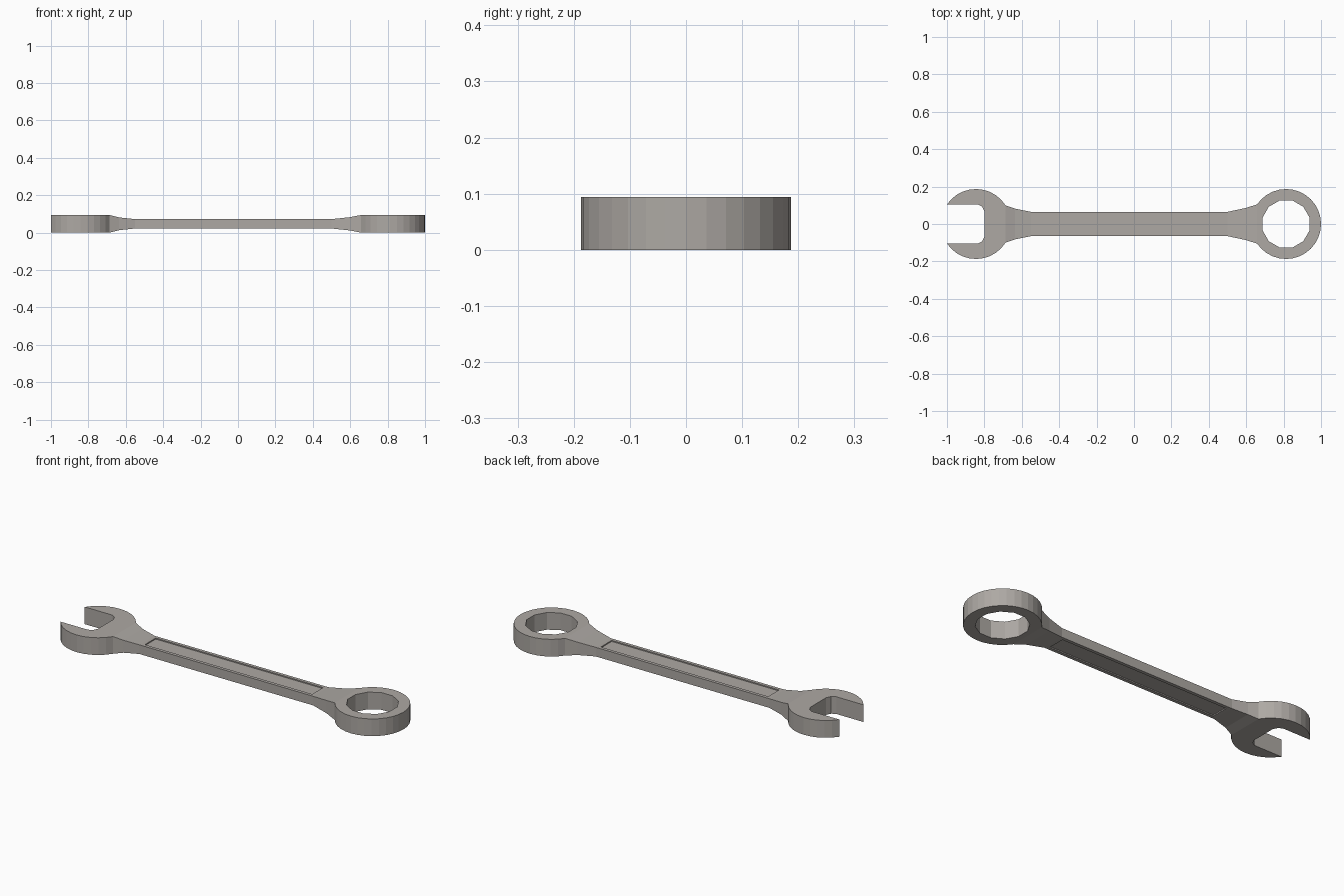
import bpy, bmesh
from math import sin, cos, radians

if "Cube" in bpy.data.objects:
    bpy.data.objects.remove(bpy.data.objects["Cube"])

MID = 0.047          # half thickness of the heads
R = 0.187            # head radius
SHANK = 0.025        # half thickness of the shank
FLOOR = 0.019        # half thickness at the recessed panel

bm = bmesh.new()


def arc(cx, r, a0, a1, n):
    """Points on a circle centred on the x axis."""
    angles = [radians(a0 + (a1 - a0) * i / n) for i in range(n + 1)]
    return [(cx + r * cos(a), r * sin(a)) for a in angles]


def cap(points, h):
    """Upper face; h is one height or one per point."""
    hs = h if isinstance(h, list) else [h] * len(points)
    bm.faces.new([bm.verts.new((x, y, z)) for (x, y), z in zip(points, hs)])


def wall(points, top, bottom=0.0):
    """Vertical wall under an outline."""
    ts = top if isinstance(top, list) else [top] * len(points)
    for p, q, s, t in zip(points, points[1:], ts, ts[1:]):
        bm.faces.new([bm.verts.new(v) for v in
                      ((*p, bottom), (*q, bottom), (*q, t), (*p, s))])


# One quarter is built (y >= 0, z >= 0), then mirrored twice.
# Open jaw
jaw_arc = arc(-0.845, R, 145.9, 32, 10)
slot = [(-0.80, 0), (-0.80, 0.068), (-0.812, 0.093), (-0.835, 0.105)]
jaw = slot + jaw_arc
cap(jaw + [(jaw_arc[-1][0], 0)], MID)
wall(jaw, MID)

# Ring with twelve-sided hole
ring_arc = arc(0.813, R, 146, 0, 13)
hole = [(0.813 + 0.126, 0)] + arc(0.813, 0.1304, 15, 165, 5) + [(0.813 - 0.126, 0)]
cap(ring_arc + hole + [(ring_arc[0][0], 0)], MID)
wall(ring_arc, MID)
wall(hole, MID)

# Flared necks between the heads and the shank
necks = [
    [(*jaw_arc[-1], MID), (-0.635, 0.082, 0.034), (-0.55, 0.065, SHANK)],
    [(0.50, 0.065, SHANK), (0.595, 0.085, 0.035), (*ring_arc[0], MID)],
]
for neck in necks:
    wall([p[:2] for p in neck], [p[2] for p in neck])
    for (x0, y0, h0), (x1, y1, h1) in zip(neck, neck[1:]):
        cap([(x0, 0), (x0, y0), (x1, y1), (x1, 0)], [h0, h0, h1, h1])

# Shank with shallow recessed panel
edge = [(-0.55, 0.065), (0.50, 0.065)]
panel = [(0.482, 0), (0.482, 0.047), (-0.53, 0.047), (-0.53, 0)]
cap([(-0.55, 0)] + edge + [(0.50, 0)] + panel, SHANK)
wall(edge, SHANK)
wall(panel, SHANK, FLOOR)
cap(panel, FLOOR)

# Mirror across y and z, weld and clean up
for axis in (1, 2):
    copy = bmesh.ops.duplicate(bm, geom=bm.verts[:] + bm.edges[:] + bm.faces[:])
    for g in copy["geom"]:
        if isinstance(g, bmesh.types.BMVert):
            g.co[axis] *= -1
bmesh.ops.remove_doubles(bm, verts=bm.verts[:], dist=1e-4)
bmesh.ops.recalc_face_normals(bm, faces=bm.faces[:])
bmesh.ops.translate(bm, verts=bm.verts[:], vec=(0, 0, MID))

mesh = bpy.data.meshes.new("combination_wrench")
bm.to_mesh(mesh)
bm.free()
wrench = bpy.data.objects.new("combination_wrench", mesh)
bpy.context.collection.objects.link(wrench)

# Dark warm steel
steel = bpy.data.materials.new("steel")
steel.diffuse_color = (0.42, 0.395, 0.37, 1)
steel.use_nodes = True
steel.node_tree.nodes["Principled BSDF"].inputs["Base Color"].default_value = steel.diffuse_color
mesh.materials.append(steel)
